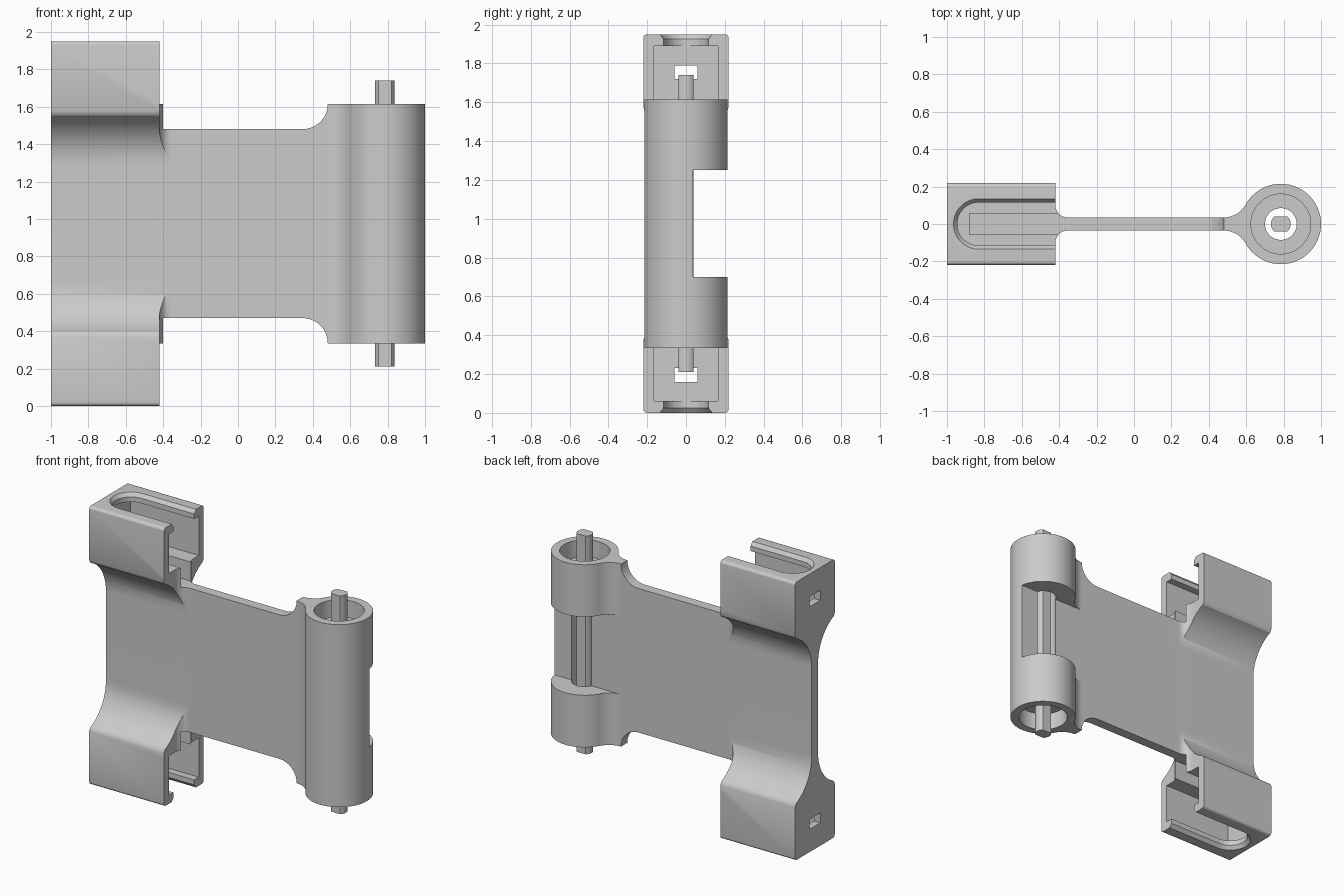
import bpy, bmesh
from math import pi, sin, cos, atan2, sqrt
from mathutils import Vector

if "Cube" in bpy.data.objects:
    bpy.data.objects.remove(bpy.data.objects["Cube"])

H = 1.95            # overall height, symmetric about its middle
WEB = 0.035         # half thickness of the plate
TOP = 1.615         # top of the hinge barrel and of the pocket floor
EDGE = 1.48         # top edge of the plate
HX, HR = 0.785, 0.215   # hinge centre and radius
BX, BY = -0.42, 0.22    # inner end and half width of the sockets

grey = bpy.data.materials.new("plain_grey")
grey.use_nodes = True
grey.diffuse_color = (0.6, 0.6, 0.6, 1)
grey.node_tree.nodes["Principled BSDF"].inputs["Base Color"].default_value = (0.6, 0.6, 0.6, 1)


def loft(name, rings):
    """Solid through equal-length rings of 3D points, capped at both ends."""
    bm = bmesh.new()
    rows = [[bm.verts.new(p) for p in ring] for ring in rings]
    n = len(rows[0])
    for a, b in zip(rows, rows[1:]):
        for i in range(n):
            j = (i + 1) % n
            bm.faces.new((a[i], a[j], b[j], b[i]))
    bm.faces.new(rows[0])
    bm.faces.new(rows[-1])
    bmesh.ops.recalc_face_normals(bm, faces=bm.faces)
    mesh = bpy.data.meshes.new(name)
    bm.to_mesh(mesh)
    bm.free()
    mesh.materials.append(grey)
    ob = bpy.data.objects.new(name, mesh)
    bpy.context.collection.objects.link(ob)
    return ob


def prism(name, pts, lo, hi, axis="z"):
    place = {"x": lambda p, t: (t, p[0], p[1]),
             "y": lambda p, t: (p[0], t, p[1]),
             "z": lambda p, t: (p[0], p[1], t)}[axis]
    return loft(name, [[place(p, t) for p in pts] for t in (lo, hi)])


def box(name, x0, x1, y0, y1, z0, z1):
    return prism(name, [(x0, y0), (x1, y0), (x1, y1), (x0, y1)], z0, z1)


def arc(cx, cy, r, a0, a1, n=12):
    return [(cx + r * cos(a0 + (a1 - a0) * i / n),
             cy + r * sin(a0 + (a1 - a0) * i / n)) for i in range(n + 1)]


def circle(cx, cy, r, n=64):
    return arc(cx, cy, r, 0, 2 * pi, n)[:-1]


def combine(ob, tool, op):
    """Apply a boolean and discard the tool."""
    mod = ob.modifiers.new("bool", "BOOLEAN")
    mod.operation, mod.object, mod.solver = op, tool, "EXACT"
    bpy.context.view_layer.update()
    graph = bpy.context.evaluated_depsgraph_get()
    mesh = bpy.data.meshes.new_from_object(ob.evaluated_get(graph))
    ob.modifiers.clear()
    ob.data = mesh
    bpy.data.objects.remove(tool)


def cut(ob, tool):
    combine(ob, tool, "DIFFERENCE")


def mirror_y(pts):
    return pts + [(x, -y) for x, y in reversed(pts)]


def flip(pts):
    return [(a, H - b) for a, b in reversed(pts)]


# Socket body: flared section along x, trimmed to its plan outline
R, Z0 = 0.29, 1.287
end = atan2(sqrt(R * R - 0.105 ** 2), -(0.12))
flare = arc(WEB + R, Z0, R, pi, end, 20)
corner = arc(BY - 0.02, H - 0.02, 0.02, 0, pi / 2, 5)
upper = flare + [(BY - 0.005, 1.563), (BY, 1.575)] + corner
side = flip(upper) + upper
section = side + [(-y, z) for y, z in reversed(side)]
body = prism("socket_plate_and_hinge", section, -1, -0.3, "x")
plan = [(-1.1, 0.3), (BX, 0.3)] + arc(-0.355, 0.1, 0.065, pi, 1.5 * pi) + [(-0.25, WEB)]
combine(body, prism("plan", mirror_y(plan), -0.1, H + 0.1), "INTERSECT")

# Plate with edges sweeping out to the hinge
sweep = [(-0.5, EDGE)] + arc(0.345, TOP, TOP - EDGE, -pi / 2, 0) + [(0.65, TOP)]
plate = prism("plate", sweep + flip(sweep), -WEB, WEB, "y")

# Hinge barrel blended into the plate
FX, FR = 0.48, 0.133
lean = atan2(-(WEB + FR), HX - FX)
neck = arc(FX, WEB + FR, FR, -pi / 2, lean, 10)
barrel_arc = arc(HX, 0, HR, pi + lean, 0, 32)
barrel = prism("barrel", mirror_y(neck + barrel_arc[1:-1])[:], H - TOP, TOP)


def at(z, top):
    return z if top else H - z


# Trim and hollow both sockets
for top in (True, False):
    def zbox(name, x0, x1, hy, z0, z1):
        a, b = sorted((at(z0, top), at(z1, top)))
        return box(name, x0, x1, -hy, hy, a, b)

    cut(body, zbox("trim", BX, 0, 0.3, TOP, 2.1))
    cut(body, zbox("pocket", -0.95, 0, 0.165, TOP, 1.89))
    cut(body, zbox("groove", -0.88, 0, 0.055, EDGE, 1.7))
    cut(body, zbox("window", -1.1, -0.9, 0.06, 1.72, 1.79))
    rings = []
    for r, z in ((0.115, 1.85), (0.115, 1.925), (0.135, H), (0.135, 2.0)):
        outline = [(-0.2, r)] + arc(-0.83, 0, r, pi / 2, 1.5 * pi, 24) + [(-0.2, -r)]
        rings.append([(x, y, at(z, top)) for x, y in outline])
    cut(body, loft("slot", rings))

combine(body, plate, "UNION")
combine(body, barrel, "UNION")

# Bore, counterbores and the rear gap in the barrel
cut(body, prism("bore", circle(HX, 0, 0.085), 0, H))
for top in (True, False):
    a, b = sorted((at(TOP - 0.12, top), at(H, top)))
    cut(body, prism("counterbore", circle(HX, 0, 0.16), a, b))
cut(body, box("rear_gap", FX - 0.05, 1.1, WEB, 0.4, 0.70, 1.25))

# Flat-sided hinge pin
flat = atan2(0.04, 0.035)
pin_outline = arc(HX, 0, 0.053, -flat, flat, 8) + arc(HX, 0, 0.053, pi - flat, pi + flat, 8)
pin = prism("hinge_pin", pin_outline, 0.21, 1.74)

# Smooth curved faces, keep hard edges
for ob in (body, pin):
    bpy.ops.object.select_all(action="DESELECT")
    ob.select_set(True)
    bpy.context.view_layer.objects.active = ob
    bpy.ops.object.shade_smooth_by_angle(angle=0.5)
